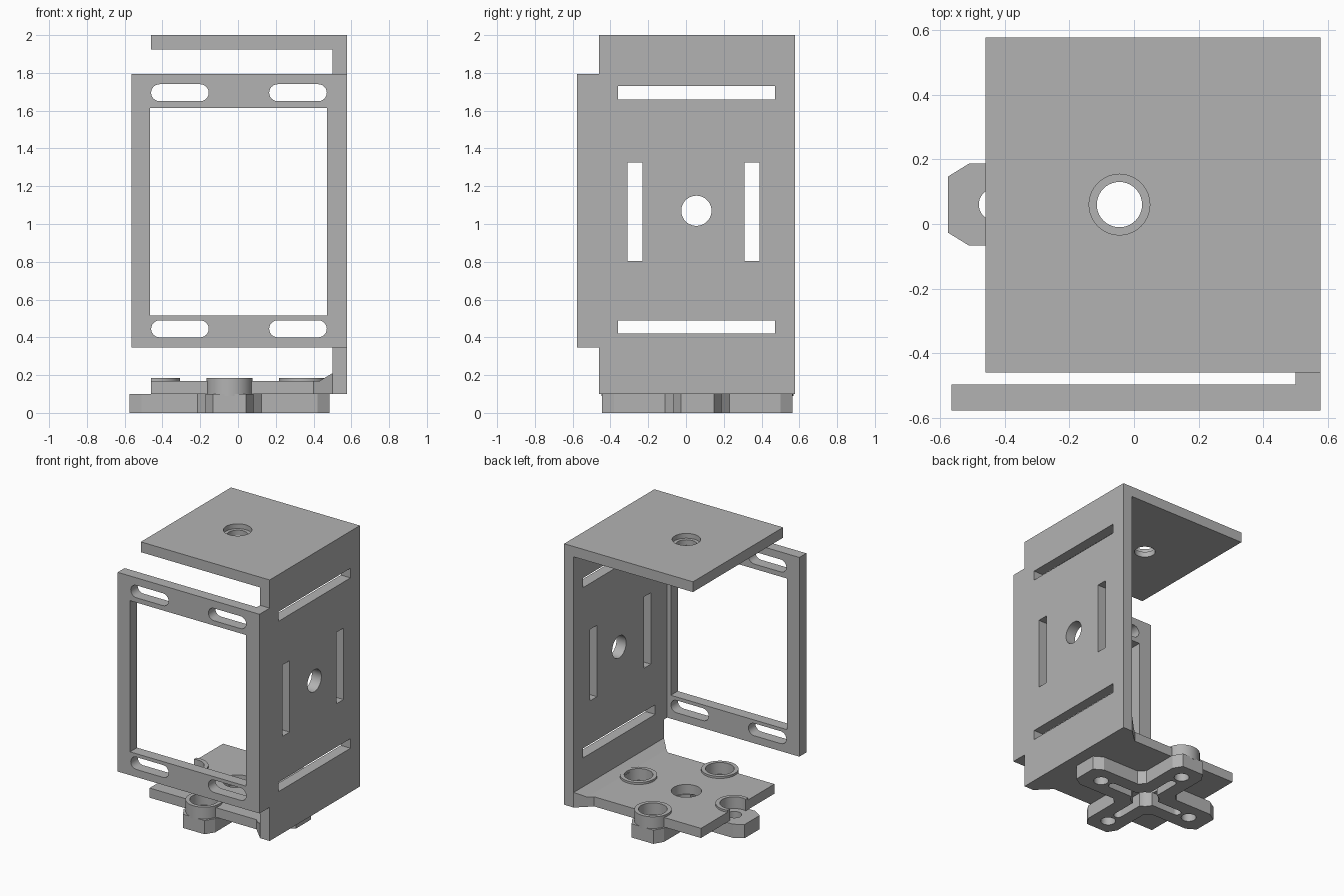
import bpy, bmesh
from math import cos, sin, pi

if "Cube" in bpy.data.objects:
    bpy.data.objects.remove(bpy.data.objects["Cube"])

grey = bpy.data.materials.new("plain grey")
grey.use_nodes = True
grey.diffuse_color = (0.45, 0.45, 0.45, 1)
grey.node_tree.nodes["Principled BSDF"].inputs["Base Color"].default_value = grey.diffuse_color


def prism(name, outline, axis, lo, hi):
    """Extrude a 2D outline along an axis."""
    place = {"x": lambda a, b, d: (d, a, b),
             "y": lambda a, b, d: (a, d, b),
             "z": lambda a, b, d: (a, b, d)}[axis]
    bm = bmesh.new()
    bottom = [bm.verts.new(place(a, b, lo)) for a, b in outline]
    top = [bm.verts.new(place(a, b, hi)) for a, b in outline]
    bm.faces.new(bottom)
    bm.faces.new(top)
    n = len(outline)
    for i in range(n):
        j = (i + 1) % n
        bm.faces.new((bottom[i], bottom[j], top[j], top[i]))
    bmesh.ops.recalc_face_normals(bm, faces=bm.faces)
    mesh = bpy.data.meshes.new(name)
    bm.to_mesh(mesh)
    bm.free()
    mesh.materials.append(grey)
    obj = bpy.data.objects.new(name, mesh)
    bpy.context.collection.objects.link(obj)
    return obj


def rect(a0, a1, b0, b1):
    return [(a0, b0), (a1, b0), (a1, b1), (a0, b1)]


def circle(a, b, r, n=40):
    return [(a + r * cos(2 * pi * i / n), b + r * sin(2 * pi * i / n)) for i in range(n)]


def slot(a0, a1, b0, b1, n=12):
    """Rounded slot lying along the first coordinate."""
    r, mid = (b1 - b0) / 2, (b0 + b1) / 2
    right = [(a1 - r + r * sin(pi * i / n), mid - r * cos(pi * i / n)) for i in range(n + 1)]
    left = [(a0 + r - r * sin(pi * i / n), mid + r * cos(pi * i / n)) for i in range(n + 1)]
    return right + left


def cut(obj, outline, axis, lo, hi):
    cutter = prism("cutter", outline, axis, lo, hi)
    cutter.hide_render = True
    mod = obj.modifiers.new("cut", "BOOLEAN")
    mod.operation, mod.solver, mod.object = "DIFFERENCE", "EXACT", cutter
    bpy.context.view_layer.objects.active = obj
    bpy.ops.object.modifier_apply(modifier=mod.name)
    bpy.data.objects.remove(cutter)


def smooth(obj):
    bpy.ops.object.select_all(action="DESELECT")
    obj.select_set(True)
    bpy.context.view_layer.objects.active = obj
    bpy.ops.object.shade_smooth_by_angle(angle=0.5)


EDGE, INNER, FRONT = 0.577, 0.5, -0.46
CX, CY = -0.045, 0.06      # axis of the mount
REACH = 0.385              # distance from the axis to each bushing
ARMS = [(1, 0), (-1, 0), (0, 1), (0, -1)]

# Side plate with a forward tab
side = prism("side_plate", [(FRONT, 0.1), (EDGE, 0.1), (EDGE, 2), (FRONT, 2),
                            (FRONT, 1.795), (-EDGE, 1.795), (-EDGE, 0.345), (FRONT, 0.345)],
             "x", INNER, EDGE)
for opening in (rect(-0.36, 0.47, 1.66, 1.73), rect(-0.36, 0.47, 0.42, 0.49),
                rect(-0.31, -0.23, 0.805, 1.325), rect(0.31, 0.39, 0.805, 1.325),
                circle(0.055, 1.07, 0.08)):
    cut(side, opening, "x", 0.3, 0.8)

# Top plate with a counterbored hole
top = prism("top_plate", rect(FRONT, INNER, FRONT, EDGE), "z", 1.925, 2)
cut(top, circle(CX, CY, 0.07), "z", 1.8, 2.1)
cut(top, circle(CX, CY, 0.094), "z", 1.965, 2.1)

# Front frame with a window and four slots
frame = prism("front_frame", rect(-0.565, INNER, 0.345, 1.795), "y", -EDGE, -0.497)
cut(frame, rect(-0.465, 0.47, 0.515, 1.615), "y", -0.7, -0.4)
for z0, z1 in ((1.65, 1.74), (0.4, 0.49)):
    for x0, x1 in ((-0.46, -0.155), (0.165, 0.47)):
        cut(frame, slot(x0, x1, z0, z1), "y", -0.7, -0.4)

# Bottom plate, flared where it meets the side plate
bottom = prism("bottom_plate", [(FRONT, -0.36), (0.4, -0.36), (INNER, FRONT),
                                (INNER, EDGE), (0.4, 0.485), (FRONT, 0.485)], "z", 0.1, 0.17)
cut(bottom, circle(CX, CY, 0.1), "z", 0, 0.3)
for dx, dy in ARMS:
    cut(bottom, circle(CX + dx * REACH, CY + dy * REACH, 0.095), "z", 0, 0.3)

# Corner fillet between bottom and side plates
fillet = prism("corner_fillet", [(0.43, 0.168), (INNER, 0.168), (INNER, 0.21)], "y", FRONT, EDGE)
cut(fillet, [(0.4, -0.36), (INNER, FRONT), (0.4, FRONT - 0.1)], "z", 0, 0.4)
cut(fillet, [(0.4, 0.485), (INNER, EDGE), (0.4, EDGE + 0.1)], "z", 0, 0.4)

# Raised bushings
for (dx, dy), place in zip(ARMS, ("left", "right", "back", "front")):
    x, y = CX + dx * REACH, CY + dy * REACH
    bushing = prism(place + "_bushing", circle(x, y, 0.123), "z", 0.09, 0.185)
    cut(bushing, circle(x, y, 0.095), "z", 0.1, 0.3)
    cut(bushing, circle(x, y, 0.05), "z", 0, 0.3)
    if place == "right":
        cut(bushing, rect(-0.7, FRONT, -0.3, 0.4), "z", 0.1, 0.3)
    smooth(bushing)

# Cross mount: one arm outline turned four times
W, TIP, WAIST = 0.127, 0.087, 0.17
outline = []
for k, length in enumerate((0.53, 0.505, 0.53, 0.505)):
    c, s = ((1, 0), (0, 1), (-1, 0), (0, -1))[k]
    arm = [(WAIST, -W), (length - 0.065, -W), (length, -TIP),
           (length, TIP), (length - 0.065, W), (WAIST, W)]
    outline += [(CX + a * c - b * s, CY + a * s + b * c) for a, b in arm]
cross = prism("cross_mount", outline, "z", 0, 0.1)
cut(cross, slot(CX - 0.31, CX + 0.31, CY - 0.03, CY + 0.03), "z", -0.1, 0.2)
cut(cross, [(CX + b - CY, CY + a - CX) for a, b in
            slot(CX - 0.31, CX + 0.31, CY - 0.03, CY + 0.03)], "z", -0.1, 0.2)
cut(cross, circle(CX, CY, 0.095), "z", -0.1, 0.2)
for dx, dy in ARMS:
    cut(cross, circle(CX + dx * REACH, CY + dy * REACH, 0.05), "z", -0.1, 0.2)

for part in (side, top, frame, bottom, cross):
    smooth(part)
